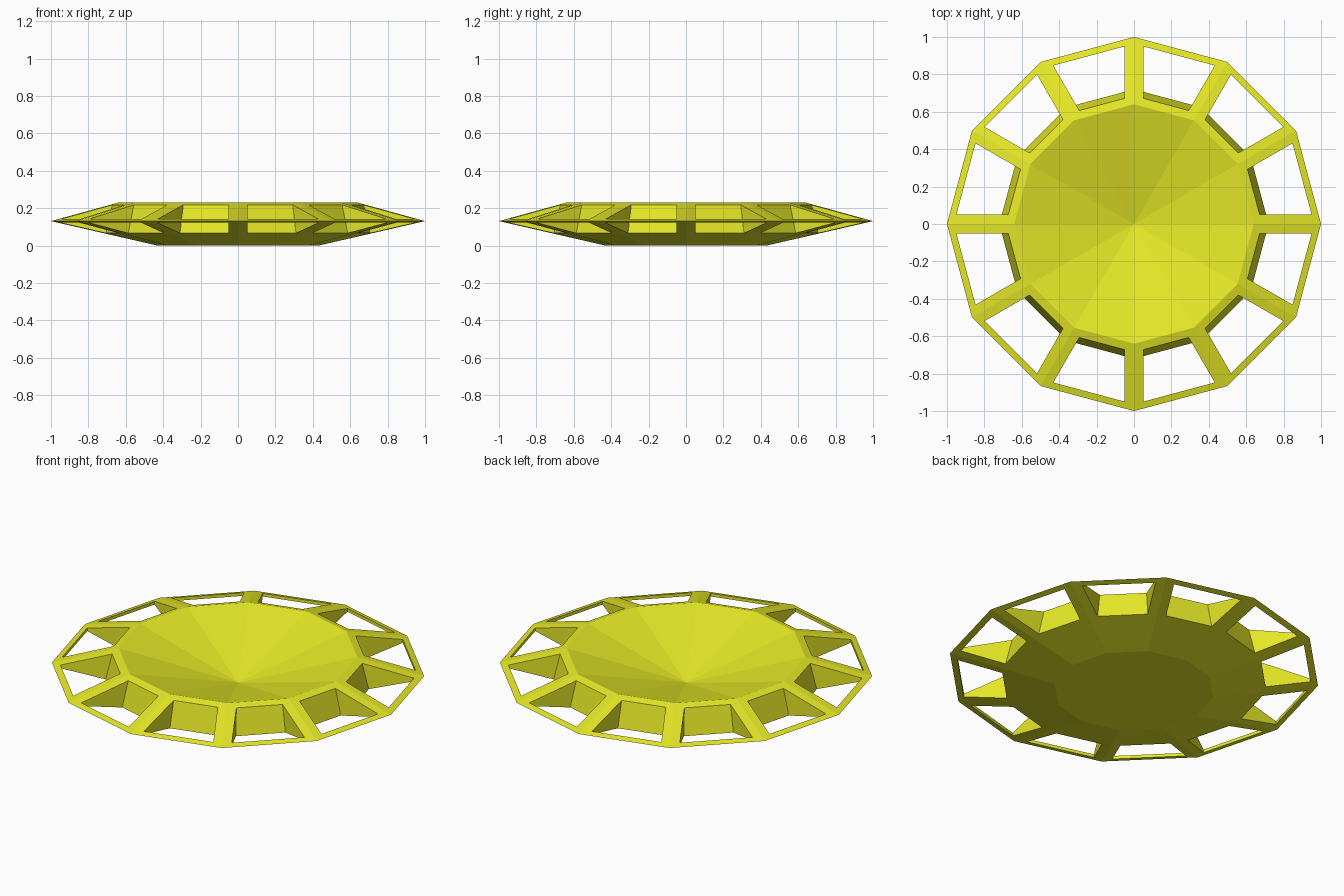
import bpy, bmesh, math

if "Cube" in bpy.data.objects:
    bpy.data.objects.remove(bpy.data.objects["Cube"])

SIDES = 12
HALF = math.pi / SIDES
SPOKE = 0.05                                  # half the spoke width
RIM, OUTER, BASE = (0.64, 0.23), (1.0, 0.131), (0.43, 0.0)   # (radius, z)
HOLE_OUT, HOLE_TOP, HOLE_BOTTOM = 0.963, 0.685, 0.72         # hole edge radii
APEX_Z = 0.053

bm = bmesh.new()


def corners(i, radius, z, inset=0.0):
    """Two ends of one polygon side, optionally held back from the spoke axes."""
    d = radius * math.cos(HALF)
    t = d * math.tan(HALF) - inset / math.cos(HALF)
    a = (2 * i + 1) * HALF
    c, s = math.cos(a), math.sin(a)
    return [bm.verts.new((d * c - k * s, d * s + k * c, z)) for k in (-t, t)]


def on_slope(radius, inner):
    """Height on the sloping side between an inner ring and the outer edge."""
    f = (radius - inner[0]) / (OUTER[0] - inner[0])
    return inner[1] + f * (OUTER[1] - inner[1])


def frame(inner, outer, hole_in, hole_out):
    """Four faces around an opening."""
    a, b = inner
    c, d = outer
    e, f = hole_in
    g, h = hole_out
    for q in ((a, e, f, b), (c, d, h, g), (a, c, g, e), (b, f, h, d)):
        bm.faces.new(q)


for i in range(SIDES):
    rim, edge, base = corners(i, *RIM), corners(i, *OUTER), corners(i, *BASE)
    top_in = corners(i, HOLE_TOP, on_slope(HOLE_TOP, RIM), SPOKE)
    top_out = corners(i, HOLE_OUT, on_slope(HOLE_OUT, RIM), SPOKE)
    low_in = corners(i, HOLE_BOTTOM, on_slope(HOLE_BOTTOM, BASE), SPOKE)
    low_out = corners(i, HOLE_OUT, on_slope(HOLE_OUT, BASE), SPOKE)
    # upper and lower slopes
    frame(rim, edge, top_in, top_out)
    frame(base, edge, low_in, low_out)
    # walls through the opening
    for (p, q), (r, s) in ((top_in, low_in), (top_out, low_out),
                           ((top_in[0], top_out[0]), (low_in[0], low_out[0])),
                           ((top_in[1], top_out[1]), (low_in[1], low_out[1]))):
        bm.faces.new((p, q, s, r))
    # conical dish sector and flat underside sector
    bm.faces.new((*rim, bm.verts.new((0, 0, APEX_Z))))
    bm.faces.new((*base, bm.verts.new((0, 0, 0))))

bmesh.ops.remove_doubles(bm, verts=bm.verts, dist=1e-4)
bmesh.ops.recalc_face_normals(bm, faces=bm.faces)

mesh = bpy.data.meshes.new("spoked_dish")
bm.to_mesh(mesh)
bm.free()
dish = bpy.data.objects.new("spoked_dish", mesh)
bpy.context.collection.objects.link(dish)

mat = bpy.data.materials.new("yellow")
mat.diffuse_color = (0.8, 0.82, 0.02, 1)
mat.use_nodes = True
mat.node_tree.nodes["Principled BSDF"].inputs["Base Color"].default_value = mat.diffuse_color
mesh.materials.append(mat)
